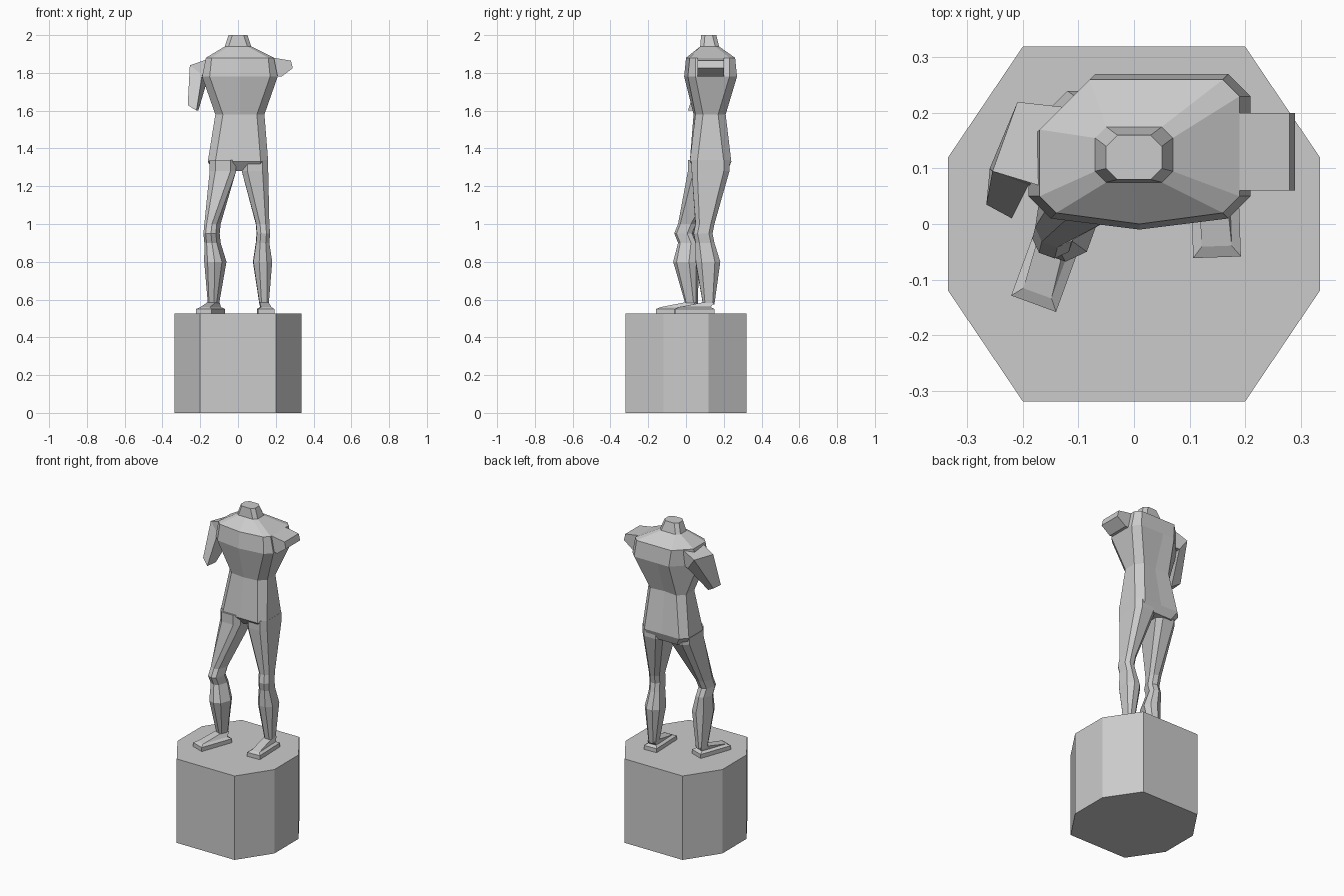
import bpy, bmesh, math
from mathutils import Matrix, Vector

default_cube = bpy.data.objects.get("Cube")
if default_cube:
    bpy.data.objects.remove(default_cube, do_unlink=True)

# One plain stone colour
grey = (.6, .6, .6, 1)
stone = bpy.data.materials.new("grey_stone")
stone.use_nodes = True
stone.diffuse_color = grey
stone.node_tree.nodes["Principled BSDF"].inputs["Base Color"].default_value = grey


def loft(name, rings):
    """Skin a closed solid through rings of equal point count."""
    bm = bmesh.new()
    loops = [[bm.verts.new(point) for point in ring] for ring in rings]
    for lower, upper in zip(loops, loops[1:]):
        for i in range(len(lower)):
            bm.faces.new((lower[i - 1], lower[i], upper[i], upper[i - 1]))
    bm.faces.new(loops[0])
    bm.faces.new(loops[-1])
    bmesh.ops.recalc_face_normals(bm, faces=bm.faces)
    mesh = bpy.data.meshes.new(name)
    bm.to_mesh(mesh)
    bm.free()
    mesh.materials.append(stone)
    bpy.context.collection.objects.link(bpy.data.objects.new(name, mesh))


def rectangle(centre, half, yaw=0):
    """Corners of a level rectangle turned about its centre."""
    turn = Matrix.Rotation(math.radians(yaw), 3, 'Z')
    corners = ((-1, -1), (1, -1), (1, 1), (-1, 1))
    return [Vector(centre) + turn @ Vector((sx * half[0], sy * half[1], 0))
            for sx, sy in corners]


def chamfered(centre, half, cut, yaw=0, back_cut=1):
    """Rectangle with cut corners; back_cut widens the cut behind the right shoulder."""
    corners = rectangle(centre, half, yaw)
    ring = []
    for i, corner in enumerate(corners):
        size = cut * back_cut if i == 3 else cut
        for neighbour in (corners[i - 1], corners[(i + 1) % 4]):
            ring.append(corner + (neighbour - corner).normalized() * size)
    return ring


def ridged(front, back, **section):
    """Cut-corner section with a raised breast line and spine line."""
    ring = chamfered(**section)
    x, y, z = section["centre"]
    depth = section["half"][1]
    ring.insert(6, Vector((x, y + depth + back, z)))
    ring.insert(2, Vector((x, y - depth - front, z)))
    return ring


# Octagonal plinth, cut deeper along y than along x
top = .525
plinth_half = [(.2, -.32), (.335, -.12), (.335, .12), (.2, .32)]
plinth = plinth_half + [(-x, -y) for x, y in plinth_half]
loft("plinth", [[(x, y, z) for x, y in plinth] for z in (0, top)])

# Torso from the seat up to the cut neck
seat = ridged(front=0, back=0, centre=(.01, .14, 1.28), half=(.14, .08), cut=.04)
hips = ridged(front=0, back=0, centre=(0, .13, 1.33), half=(.16, .11), cut=.04)
waist = ridged(front=.01, back=-.01, centre=(.01, .13, 1.58), half=(.13, .08), cut=.04)
chest = ridged(front=.02, back=0, centre=(.01, .14, 1.78), half=(.2, .13),
               cut=.04, back_cut=3)
shoulders = ridged(front=.02, back=0, centre=(.01, .14, 1.88), half=(.18, .12),
                   cut=.03, back_cut=3)
neck_base = ridged(front=0, back=0, centre=(0, .125, 1.94), half=(.07, .05), cut=.02)
neck_top = ridged(front=0, back=0, centre=(0, .12, 2), half=(.05, .04), cut=.02)
loft("torso", [seat, hips, waist, chest, shoulders, neck_base, neck_top])


def leg(side, yaw, hip, thigh, knee, calf, ankle, foot):
    """Leg through level joints given as x, y, with a flat foot below."""
    loft(side + "_leg", [
        chamfered((*hip, 1.34), half=(.07, .1), cut=.03),
        chamfered((*hip, 1.28), half=(.07, .1), cut=.03),
        chamfered((*thigh, 1), half=(.035, .05), cut=.02, yaw=yaw),
        chamfered((*knee, .95), half=(.035, .05), cut=.02, yaw=yaw),
        chamfered((*thigh, .9), half=(.035, .05), cut=.02, yaw=yaw),
        chamfered((*calf, .8), half=(.05, .065), cut=.03, yaw=yaw),
        chamfered((*ankle, top + .05), half=(.024, .03), cut=.01, yaw=yaw)])
    sole = (.043, .105)
    loft(side + "_foot", [
        rectangle((*foot, top), sole, yaw),
        rectangle((*foot, top + .025), sole, yaw),
        rectangle((*foot, top + .035), (.027, .085), yaw),
        rectangle((*ankle, top + .06), (.024, .03), yaw)])


# The right leg steps forward and turns out
leg("right", yaw=-20, hip=(-.08, .11), thigh=(-.135, .01), knee=(-.14, -.01),
    calf=(-.12, 0), ankle=(-.13, .03), foot=(-.145, -.045))
leg("left", yaw=2, hip=(.09, .13), thigh=(.13, .1), knee=(.134, .09),
    calf=(.13, .116), ankle=(.138, .12), foot=(.146, .045))

# Right upper arm hanging slightly forward, cut above the elbow
socket = [(-.14, .06, 1.78), (-.14, .06, 1.88), (-.12, .21, 1.88), (-.12, .2, 1.78)]
deltoid = [(-.19, .07, 1.79), (-.255, .095, 1.84), (-.21, .22, 1.84), (-.16, .21, 1.77)]
stump = [(-.22, .01, 1.6), (-.266, .035, 1.63), (-.26, .1, 1.63), (-.21, .08, 1.6)]
loft("right_arm", [socket, deltoid, stump])

# Left shoulder stub, cut short
stub = [(.15, 1.88), (.19, 1.88), (.28, 1.865), (.29, 1.825), (.23, 1.78), (.15, 1.79)]
loft("left_arm", [[(x, y, z) for x, z in stub] for y in (.06, .2)])
